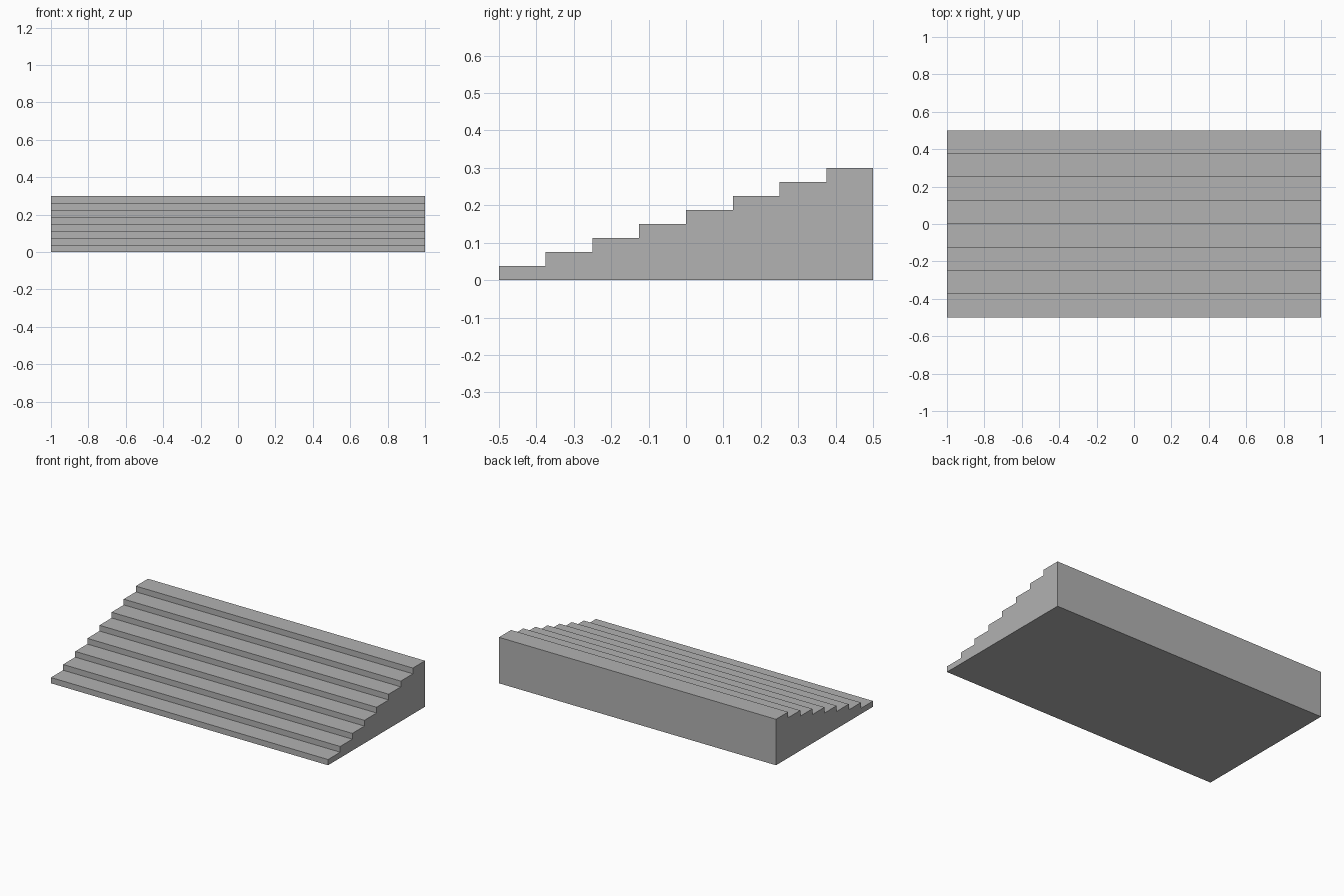
import bpy
import bmesh

cube = bpy.data.objects.get("Cube")
if cube:
    bpy.data.objects.remove(cube, do_unlink=True)

STEPS = 8
WIDTH, DEPTH, HEIGHT = 2.0, 1.0, 0.3
tread, rise = DEPTH / STEPS, HEIGHT / STEPS

# Plain grey stone
stone = bpy.data.materials.new("grey stone")
stone.use_nodes = True
colour = (0.445, 0.445, 0.445, 1.0)
stone.diffuse_color = colour
stone.node_tree.nodes["Principled BSDF"].inputs["Base Color"].default_value = colour

# Stepped side profile, climbing from front to back
profile = [(-DEPTH / 2, 0.0)]
for i in range(STEPS):
    y, z = -DEPTH / 2 + i * tread, (i + 1) * rise
    profile += [(y, z), (y + tread, z)]
profile.append((DEPTH / 2, 0.0))

# Extrude the profile across the full width
bm = bmesh.new()
side = bm.faces.new([bm.verts.new((-WIDTH / 2, y, z)) for y, z in profile])
swept = bmesh.ops.extrude_face_region(bm, geom=[side], use_keep_orig=True)
moved = [v for v in swept["geom"] if isinstance(v, bmesh.types.BMVert)]
bmesh.ops.translate(bm, verts=moved, vec=(WIDTH, 0, 0))
bmesh.ops.recalc_face_normals(bm, faces=bm.faces)

mesh = bpy.data.meshes.new("wide_steps")
bm.to_mesh(mesh)
bm.free()
mesh.materials.append(stone)
steps = bpy.data.objects.new("wide_steps", mesh)
bpy.context.collection.objects.link(steps)
